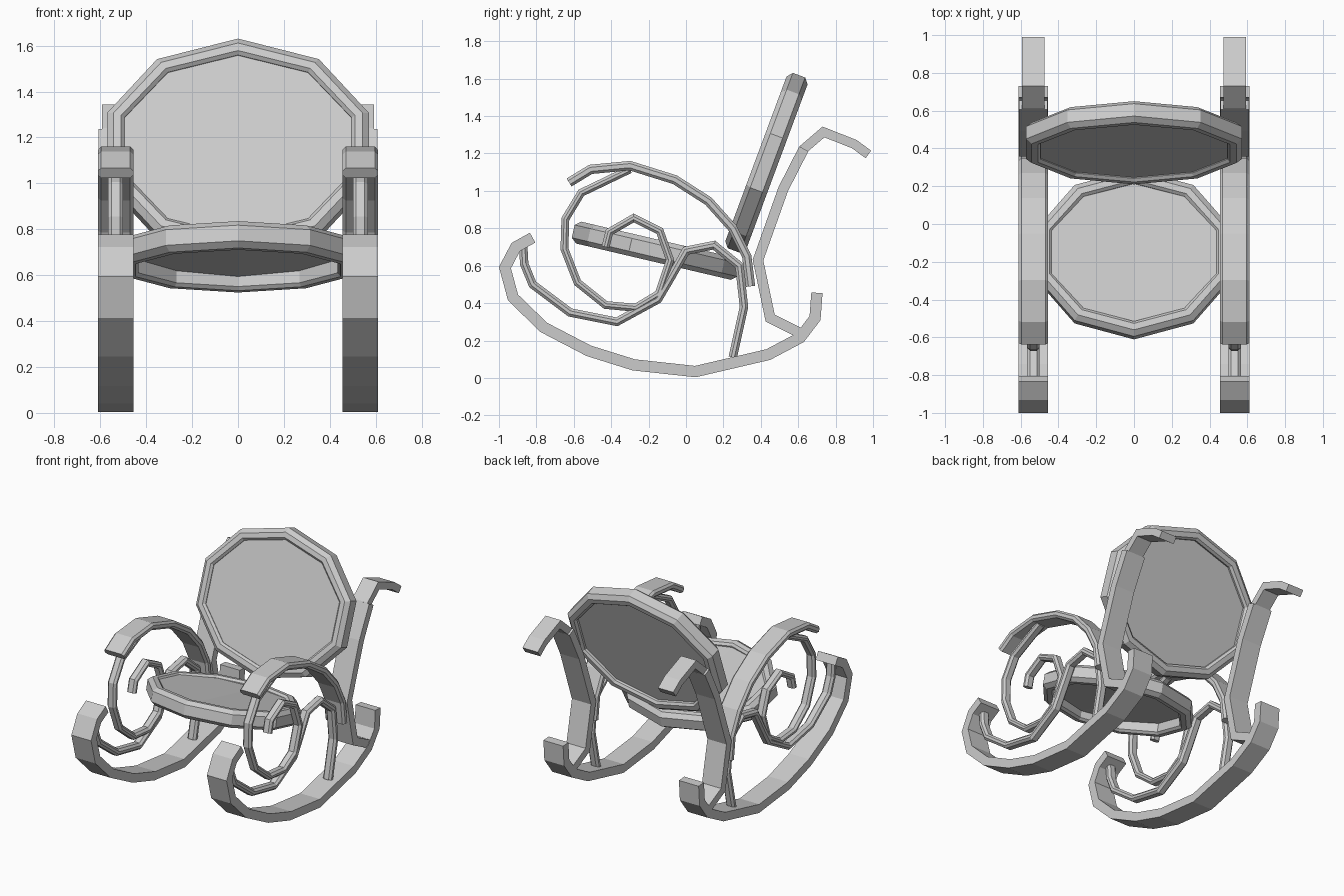
import bpy
import bmesh
from math import sin, cos, pi, radians
from mathutils import Vector, Matrix

cube = bpy.data.objects.get("Cube")
if cube:
    bpy.data.objects.remove(cube, do_unlink=True)

# Single painted finish
GREY = (0.6, 0.6, 0.6, 1.0)
paint = bpy.data.materials.new("light_grey")
paint.use_nodes = True
paint.diffuse_color = GREY
paint.node_tree.nodes["Principled BSDF"].inputs["Base Color"].default_value = GREY


def loft(name, rings, closed=False, matrix=None):
    """Skin a row of matching rings, looping or capping the ends."""
    bm = bmesh.new()
    rows = [[bm.verts.new(p) for p in ring] for ring in rings]
    n = len(rows[0])
    pairs = list(zip(rows, rows[1:]))
    if closed:
        pairs.append((rows[-1], rows[0]))
    else:
        bm.faces.new(rows[0])
        bm.faces.new(rows[-1])
    for a, b in pairs:
        for i in range(n):
            j = (i + 1) % n
            bm.faces.new((a[i], a[j], b[j], b[i]))
    bmesh.ops.recalc_face_normals(bm, faces=bm.faces)
    mesh = bpy.data.meshes.new(name)
    bm.to_mesh(mesh)
    bm.free()
    mesh.materials.append(paint)
    obj = bpy.data.objects.new(name, mesh)
    bpy.context.scene.collection.objects.link(obj)
    if matrix:
        obj.matrix_world = matrix
    return obj


def section(width, thick, chamfer):
    """Rectangle with chamfered corners: x across, second value along the normal."""
    w, t, c = width / 2, thick / 2, chamfer
    if c == 0:
        return [(-w, -t), (w, -t), (w, t), (-w, t)]
    return [(-w + c, -t), (w - c, -t), (w, -t + c), (w, t - c),
            (w - c, t), (-w + c, t), (-w, t - c), (-w, -t + c)]


def ribbon(name, path, width, thick, chamfer=0, centre=0.533):
    """Mitred bar following a (y, z) path, made once for each side."""
    pts = [Vector(p) for p in path]
    dirs = [(b - a).normalized() for a, b in zip(pts, pts[1:])]
    profile = section(width, thick, chamfer)
    for label, side in (("left", 1), ("right", -1)):
        rings = []
        for i, p in enumerate(pts):
            before, after = dirs[max(i - 1, 0)], dirs[min(i, len(dirs) - 1)]
            along = (before + after).normalized()
            normal = Vector((-along.y, along.x)) / max(along.dot(after), 0.7)
            rings.append([(side * (centre + u), p.x + normal.x * v, p.y + normal.y * v)
                          for u, v in profile])
        loft(f"{label}_{name}", rings)


def rim(name, rx, ry, matrix):
    """Ten-sided frame with a bevelled section."""
    shape = [(0, -0.035), (0, 0.035), (0.03, 0.06), (0.065, 0.06),
             (0.08, 0.045), (0.08, -0.045), (0.065, -0.06), (0.03, -0.06)]
    rings = []
    for k in range(10):
        a = k * pi / 5
        rings.append([(sin(a) * (rx - d), cos(a) * (ry - d), h) for d, h in shape])
    loft(name, rings, True, matrix)


def panel(name, rx, ry, low, high, sag, matrix):
    """Ten-sided panel made of four strips, dipping by sag in the middle."""
    rings = []
    for k in (-2, -1, 0, 1, 2):
        a = k * pi / 5
        x, y = rx * sin(a), ry * cos(a)
        dip = sag * (1 - abs(sin(a)))
        rings.append([(x, -y, low - dip), (x, y, low - dip),
                      (x, y, high - dip), (x, -y, high - dip)])
    loft(name, rings, False, matrix)


# Seat, tipped up at the front
seat = Matrix.Translation((0, -0.16, 0.68)) @ Matrix.Rotation(radians(-13.2), 4, "X")
rim("seat_frame", 0.535, 0.455, seat)
panel("seat_panel", 0.465, 0.385, 0.015, 0.05, 0.015, seat)

# Backrest, leaning to the rear
back = Matrix.Translation((0, 0.43, 1.15)) @ Matrix.Rotation(radians(69.6), 4, "X")
rim("backrest_frame", 0.6, 0.5, back)
panel("backrest_panel", 0.53, 0.43, -0.03, 0.04, 0, back)

# Curved rockers
ribbon("rocker", [(-0.82, 0.75), (-0.91, 0.70), (-0.968, 0.59), (-0.925, 0.43),
                  (-0.76, 0.27), (-0.52, 0.145), (-0.28, 0.07), (0.05, 0.034),
                  (0.44, 0.125), (0.61, 0.215), (0.69, 0.32), (0.70, 0.455)],
       0.155, 0.06)

# Rear posts with scrolled tops
ribbon("rear_post", [(0.62, 0.235), (0.45, 0.32), (0.385, 0.63), (0.52, 1.01),
                     (0.63, 1.225)], 0.15, 0.055)
ribbon("post_scroll", [(0.52, 1.01), (0.63, 1.225), (0.735, 1.315), (0.90, 1.25),
                       (0.975, 1.195)], 0.12, 0.05)

# Armrests
ribbon("armrest", [(-0.625, 1.045), (-0.51, 1.115), (-0.30, 1.135), (-0.06, 1.06),
                   (0.12, 0.945), (0.25, 0.80), (0.325, 0.65), (0.345, 0.49)],
       0.155, 0.05, 0.014)

# Spiral scrolls under the armrests
ribbon("spiral_scroll", [(-0.30, 1.115), (-0.56, 0.99), (-0.645, 0.85), (-0.65, 0.69),
                         (-0.58, 0.51), (-0.43, 0.39), (-0.27, 0.375), (-0.145, 0.45),
                         (-0.085, 0.63), (-0.14, 0.785), (-0.28, 0.855),
                         (-0.41, 0.78), (-0.43, 0.70)],
       0.065, 0.042, 0.014)

# S-shaped braces from the front curl to the rocker
ribbon("brace_scroll", [(-0.87, 0.70), (-0.865, 0.61), (-0.82, 0.50), (-0.62, 0.35),
                        (-0.37, 0.30), (-0.15, 0.42), (-0.085, 0.53), (0.0, 0.68),
                        (0.15, 0.71), (0.285, 0.60), (0.31, 0.38), (0.25, 0.11)],
       0.065, 0.045, 0.014)
